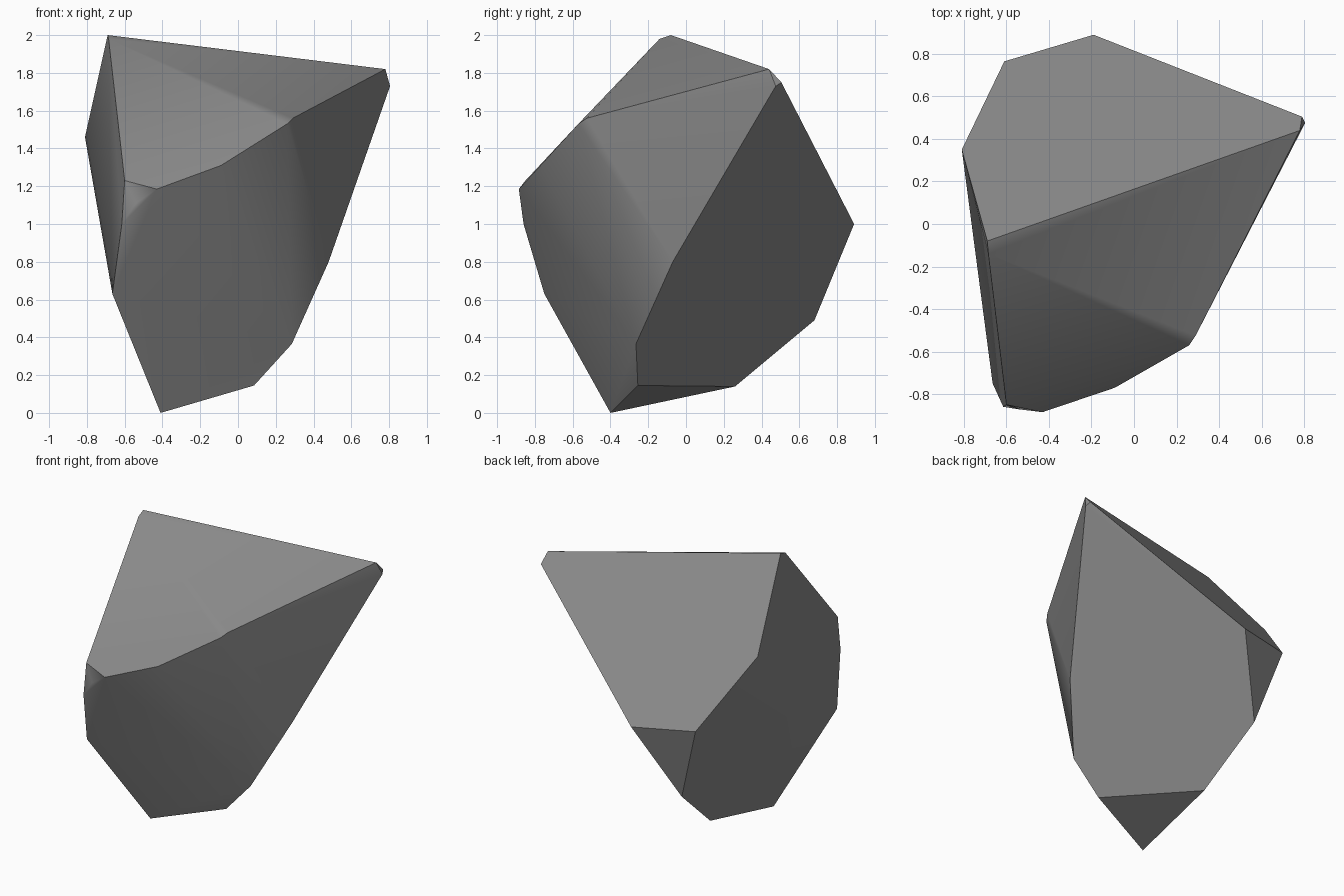
import bpy, bmesh, math

if "Cube" in bpy.data.objects:
    bpy.data.objects.remove(bpy.data.objects["Cube"])

# Corner points of the chipped stone
corners = [
    # peak and right-hand tip
    (-.69, -.08, 2), (-.685, -.14, 1.98), (.78, .44, 1.82), (.79, .505, 1.75), (.805, .475, 1.73),
    # back and left
    (-.81, .35, 1.46), (-.61, .765, 1.03), (-.19, .89, 1), (-.443, .68, .49), (-.373, .26, .14),
    # foot and lower right edge
    (-.41, -.40, 0), (.085, -.255, .145), (.285, -.265, .365), (.48, -.07, .8),
    # rim of the rounded front
    (.43, -.2, 1.65), (.29, -.525, 1.56), (.26, -.57, 1.53), (-.09, -.77, 1.31),
    (-.32, -.835, 1.235), (-.43, -.885, 1.185), (-.54, -.872, 1.11),
    # front left edge
    (-.6, -.85, 1.23), (-.615, -.86, 1.0), (-.665, -.75, .63),
]

# Wrap the corners in a hull and merge the coplanar triangles
bm = bmesh.new()
for c in corners:
    bm.verts.new(c)
hull = bmesh.ops.convex_hull(bm, input=bm.verts)
loose = [v for v in bm.verts if not v.link_faces]
bmesh.ops.delete(bm, geom=loose, context='VERTS')
bmesh.ops.dissolve_limit(bm, angle_limit=math.radians(2.5),
                         verts=bm.verts, edges=bm.edges)
bmesh.ops.recalc_face_normals(bm, faces=bm.faces)

mesh = bpy.data.meshes.new("rock")
bm.to_mesh(mesh)
bm.free()
rock = bpy.data.objects.new("rock", mesh)
bpy.context.collection.objects.link(rock)

# Stone colour
stone = bpy.data.materials.new("stone grey")
stone.diffuse_color = (0.25, 0.25, 0.25, 1)
stone.use_nodes = True
stone.node_tree.nodes["Principled BSDF"].inputs["Base Color"].default_value = stone.diffuse_color
mesh.materials.append(stone)

# Soft shading on the rounded front, crisp chipped edges elsewhere
bpy.context.view_layer.objects.active = rock
rock.select_set(True)
bpy.ops.object.shade_smooth_by_angle(angle=math.radians(30))
weighted = rock.modifiers.new("flat facets", 'WEIGHTED_NORMAL')
weighted.keep_sharp = True
